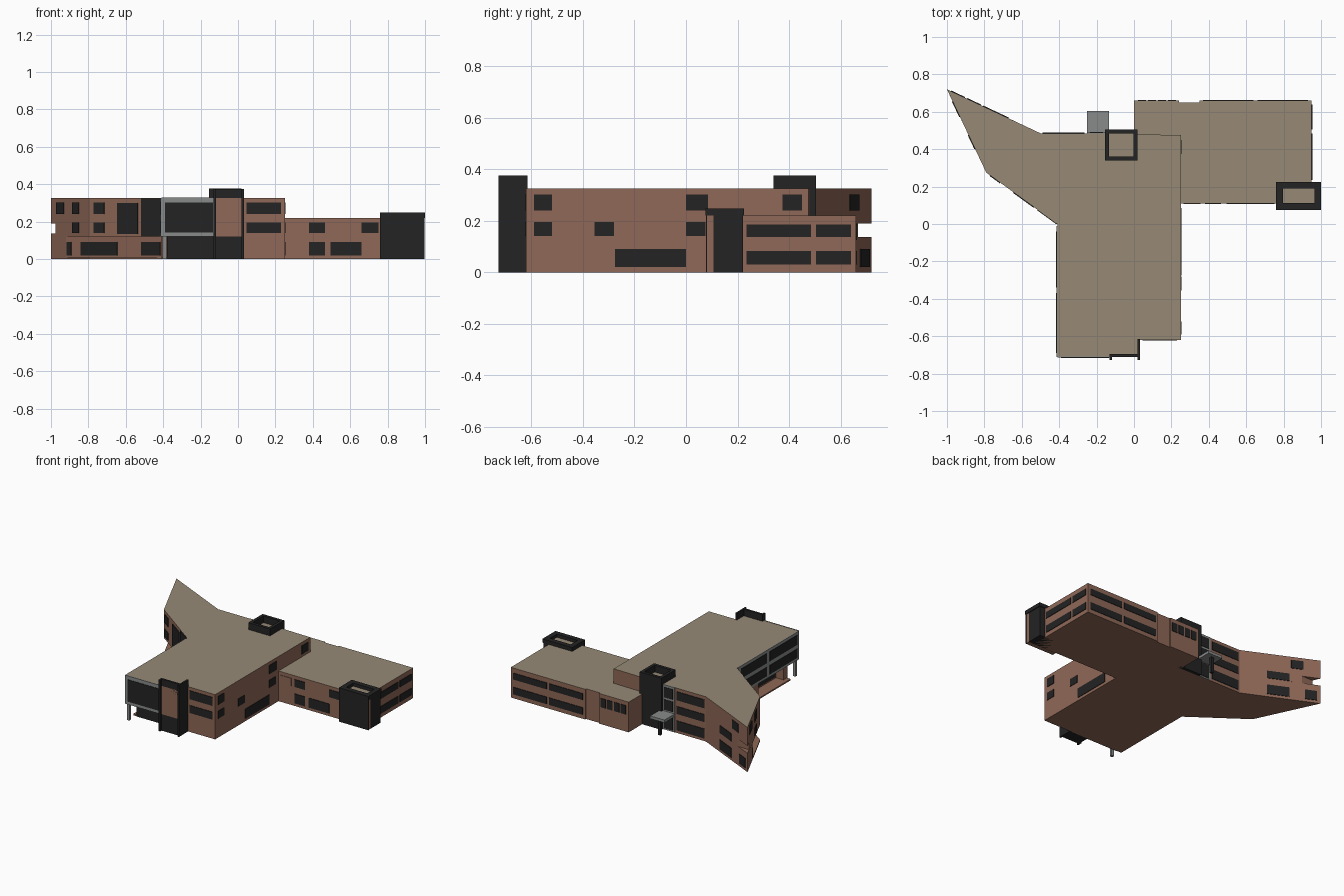
import bpy, bmesh
from mathutils import Vector

if "Cube" in bpy.data.objects:
    bpy.data.objects.remove(bpy.data.objects["Cube"])

def material(name, rgb):
    m = bpy.data.materials.new(name)
    m.diffuse_color = (*rgb, 1)
    m.use_nodes = True
    m.node_tree.nodes["Principled BSDF"].inputs["Base Color"].default_value = m.diffuse_color
    return m

BRICK = material("brown_brick", (0.275, 0.138, 0.095))
ROOF = material("taupe_roof", (0.31, 0.255, 0.18))
DARK = material("dark_glass", (0.017, 0.017, 0.017))
GREY = material("grey_concrete", (0.25, 0.26, 0.26))

def prism(name, pts, z0, z1, mat, top=None):
    """Extrude a plan outline; optionally give upward faces another colour."""
    bm = bmesh.new()
    f = bm.faces.new([bm.verts.new((x, y, z0)) for x, y in pts])
    r = bmesh.ops.extrude_face_region(bm, geom=[f])
    bmesh.ops.translate(bm, vec=(0, 0, z1 - z0),
                        verts=[v for v in r["geom"] if isinstance(v, bmesh.types.BMVert)])
    bmesh.ops.recalc_face_normals(bm, faces=bm.faces)
    me = bpy.data.meshes.new(name)
    me.materials.append(mat)
    if top:
        me.materials.append(top)
        for f in bm.faces:
            f.material_index = int(f.normal.z > 0.9)
    bm.to_mesh(me)
    bm.free()
    ob = bpy.data.objects.new(name, me)
    bpy.context.collection.objects.link(ob)
    return ob

def box(name, x0, x1, y0, y1, z0, z1, mat, top=None):
    return prism(name, [(x0, y0), (x1, y0), (x1, y1), (x0, y1)], z0, z1, mat, top)

def plate(name, p, q, z0, z1, mat=DARK, t=0.004):
    """Thin wall plate from p to q, outside on the right hand."""
    p, q = Vector(p), Vector(q)
    d = (q - p).normalized()
    n = Vector((d.y, -d.x)) * t
    return prism(name, [p - n * 0.2, p + n, q + n, q - n * 0.2], z0, z1, mat)

def along(name, a, b, axis, lo, hi, z0, z1, mat=DARK):
    """Plate on wall a-b between two coordinates of one axis (0 = x, 1 = y)."""
    a, b = Vector(a), Vector(b)
    f = lambda c: a.lerp(b, (c - a[axis]) / (b[axis] - a[axis]))
    return plate(name, f(lo), f(hi), z0, z1, mat)

def ring(name, x0, x1, y0, y1, w, z0, z1):
    for s, (a, b, c, d) in enumerate([(x0, x1, y0, y0 + w), (x0, x1, y1 - w, y1),
                                      (x0, x0 + w, y0 + w, y1 - w), (x1 - w, x1, y0 + w, y1 - w)]):
        box(f"{name}_{s}", a, b, c, d, z0, z1, DARK)

LOW, MID, UP = (0.02, 0.09), (0.14, 0.195), (0.24, 0.302)
TIP, ELBOW, INNER, BACK = (-1, 0.72), (-0.79, 0.275), (-0.41, 0), (-0.5, 0.485)
east = [(0.02, -0.62), (0.25, -0.62), (0.25, 0.475), (-0.25, 0.485), BACK]
front = [(-0.41, -0.71), (0.02, -0.71)]

# main building: floor slab, recessed ground storey, upper storeys with notched tip
prism("floor_slab", [(-0.41, -0.62)] + east + [TIP, ELBOW, INNER], 0, 0.01, BRICK)
prism("ground_storey", [(-0.38, -0.62)] + east + [TIP, (-0.92, 0.55), INNER, (-0.41, -0.25),
      (-0.32, -0.25), (-0.32, -0.58), (-0.38, -0.58)], 0.01, 0.12, BRICK)
prism("upper_base", front + east + [TIP, ELBOW, INNER], 0.12, 0.137, BRICK)
prism("upper_storey", front + east + [(-0.887, 0.667), (-0.975, 0.667), ELBOW, INNER],
      0.137, 0.19, BRICK)
prism("top_storey", front + east + [TIP, ELBOW, INNER], 0.19, 0.326, BRICK, ROOF)

# lower right wing with a shallow slot in its back wall
prism("right_wing", [(0, 0.11), (0.95, 0.11), (0.95, 0.66), (0.35, 0.66), (0.35, 0.65),
      (0.24, 0.65), (0.24, 0.66), (0, 0.66)], 0, 0.22, BRICK, ROOF)

# front overhang: grey frame, glazing, recessed dark wall, column
plate("front_frame", (-0.41, -0.71), (-0.12, -0.71), 0.12, 0.328, GREY)
plate("front_glazing", (-0.39, -0.713), (-0.135, -0.713), 0.142, 0.302)
plate("recess_glazing", (-0.38, -0.62), (-0.1, -0.62), 0.0, 0.12)
box("column", -0.403, -0.383, -0.705, -0.685, 0, 0.12, GREY)
plate("side_frame", (-0.41, -0.01), (-0.41, -0.71), 0.12, 0.326, GREY)
for z0, z1 in [(0.14, 0.205), (0.235, 0.305)]:
    for y0, y1 in [(-0.04, -0.34), (-0.37, -0.69)]:
        plate("side_glazing", (-0.413, y0), (-0.413, y1), z0, z1)
plate("side_recess_glazing", (-0.32, -0.27), (-0.32, -0.57), 0.02, 0.11)

# front stair tower
box("front_tower_core", -0.12, 0.02, -0.695, -0.62, 0, 0.325, DARK)
box("front_tower_wall", -0.125, 0.02, -0.71, -0.695, 0, 0.375, DARK)
box("front_tower_side", 0.02, 0.032, -0.727, -0.615, 0, 0.375, DARK)
box("front_tower_fin", -0.13, -0.118, -0.727, -0.695, 0, 0.375, DARK)

# back tower
box("back_tower", -0.155, 0.02, 0.44, 0.505, 0, 0.327, DARK, ROOF)
ring("back_tower_rim", -0.155, 0.02, 0.34, 0.505, 0.022, 0.32, 0.376)

# right tower
box("right_tower", 0.765, 0.995, 0.107, 0.222, 0, 0.225, DARK, ROOF)
box("right_tower_core", 0.765, 0.995, 0.082, 0.107, 0, 0.225, BRICK, ROOF)
plate("right_tower_front", (0.76, 0.081), (0.997, 0.081), 0, 0.225)
ring("right_tower_rim", 0.76, 1.0, 0.075, 0.225, 0.036, 0.22, 0.248)

# back entrance: canopy, post, grey framed glazing
box("canopy", -0.25, -0.135, 0.48, 0.605, 0.115, 0.135, GREY)
box("canopy_post", -0.2, -0.18, 0.56, 0.58, 0, 0.115, DARK)
plate("entrance_frame", (-0.155, 0.484), (-0.25, 0.484), 0, 0.326, GREY)
for z0, z1 in [(0.01, 0.11), (0.145, 0.22), (0.235, 0.31)]:
    plate("entrance_glazing", (-0.165, 0.487), (-0.235, 0.487), z0, z1)

# windows of the main building
for z in (MID, UP):
    plate("front_window", (0.045, -0.62), (0.23, -0.62), *z)
for y0, y1, z in [(-0.59, -0.52, UP), (-0.59, -0.52, MID), (-0.355, -0.28, MID),
                  (-0.275, 0, LOW), (0, 0.085, UP), (0, 0.075, MID), (0.375, 0.45, UP)]:
    plate("right_window", (0.25, y0), (0.25, y1), *z)
for z in (LOW, MID, UP):
    plate("back_window", (-0.265, 0.485), (-0.49, 0.485), *z)

# windows of the pointed left wing
for y0, y1, z in [(0.565, 0.63, MID), (0.565, 0.63, LOW), (0.635, 0.67, UP), (0.675, 0.71, LOW)]:
    along("slant_back_window", BACK, TIP, 1, y0, y1, *z)
for x0, x1, z in [(-0.97, -0.93, UP), (-0.885, -0.85, UP), (-0.885, -0.85, MID)]:
    along("tip_window", TIP, ELBOW, 0, x0, x1, *z)
for x0, x1, z in [(-0.77, -0.715, UP), (-0.77, -0.715, MID), (-0.645, -0.535, (0.135, 0.3)),
                  (-0.515, -0.412, (0.12, 0.325))]:
    along("slant_window", ELBOW, INNER, 0, x0, x1, *z)
for x0, x1 in [(-0.915, -0.89), (-0.84, -0.645), (-0.515, -0.415)]:
    along("recess_window", (-0.92, 0.55), INNER, 0, x0, x1, *LOW)

# windows of the right wing
for x0, x1, z, m in [(0.265, 0.355, MID, BRICK), (0.38, 0.465, MID, DARK), (0.38, 0.465, LOW, DARK),
                     (0.495, 0.66, LOW, DARK), (0.66, 0.75, MID, DARK)]:
    plate("wing_front_window", (x0, 0.11), (x1, 0.11), *z, m)
for z in [(0.03, 0.082), (0.138, 0.185)]:
    for y0, y1 in [(0.235, 0.485), (0.505, 0.64)]:
        plate("wing_side_window", (0.95, y0), (0.95, y1), *z)
    for x0, x1 in [(0.93, 0.66), (0.64, 0.37)]:
        plate("wing_back_window", (x0, 0.66), (x1, 0.66), *z)
for i in range(4):
    x = 0.225 - i * 0.054
    plate("wing_square_window", (x, 0.66), (x - 0.042, 0.66), 0.125, 0.19)
